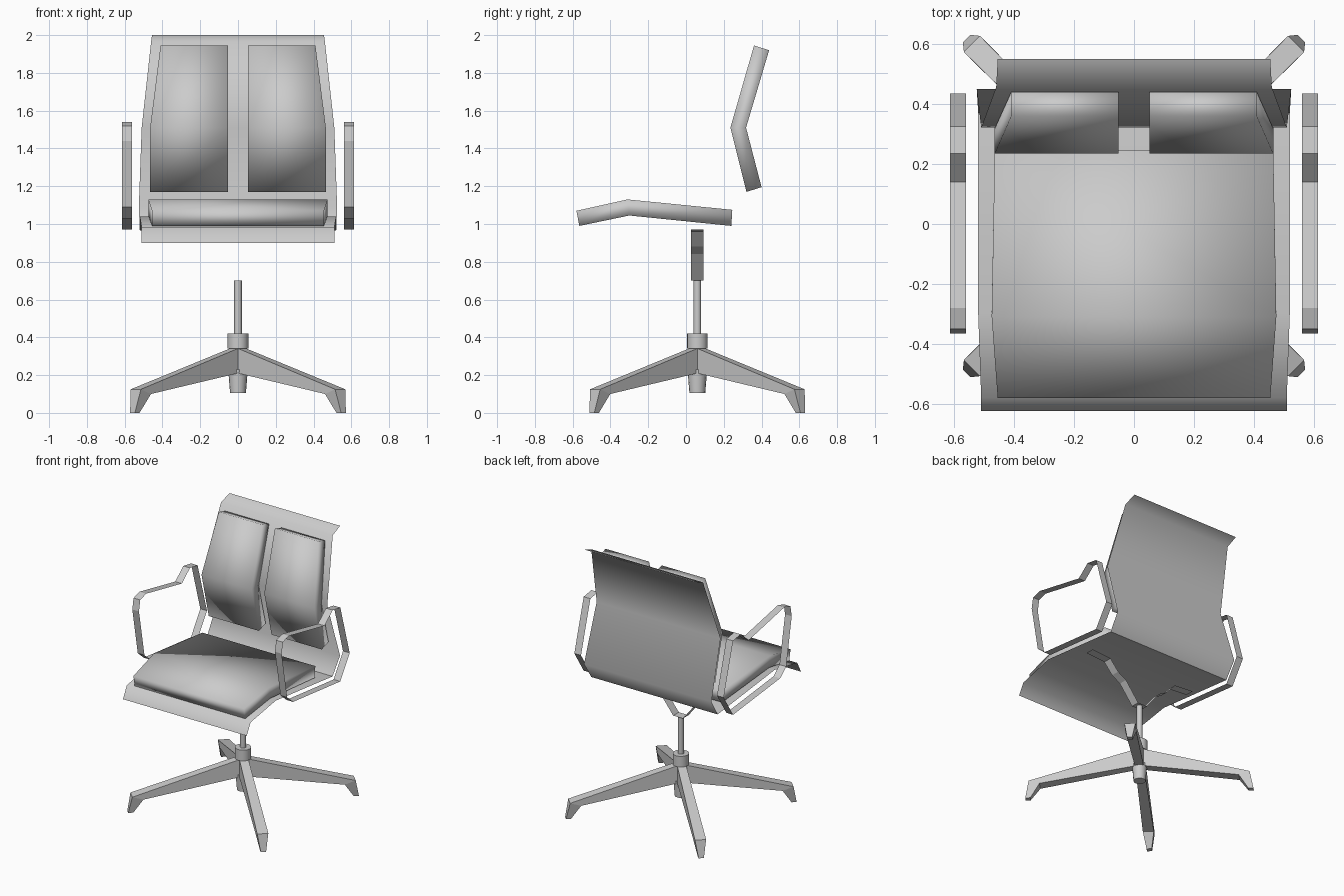
import bpy, math
from mathutils import Vector

if "Cube" in bpy.data.objects:
    bpy.data.objects.remove(bpy.data.objects["Cube"])

CY = 0.06  # y of the pedestal axis


def make(name, verts, faces, smooth=None):
    me = bpy.data.meshes.new(name)
    me.from_pydata(verts, [], faces)
    me.update()
    ob = bpy.data.objects.new(name, me)
    bpy.context.collection.objects.link(ob)
    if smooth is not None:
        for p in me.polygons:
            p.use_smooth = True
        me.set_sharp_from_angle(angle=math.radians(smooth))
    return ob


def strip(name, pairs, closed=False, smooth=None):
    """Thin sheet between pairs of edge points."""
    n = len(pairs)
    verts = [p for pair in pairs for p in pair]
    faces = [(2 * i, 2 * i + 1, 2 * ((i + 1) % n) + 1, 2 * ((i + 1) % n))
             for i in range(n if closed else n - 1)]
    return make(name, verts, faces, smooth)


def loft(name, rings, smooth=None):
    """Solid through four-sided rings, capped at both ends."""
    verts = [v for r in rings for v in r]
    faces = [(3, 2, 1, 0)]
    for i in range(len(rings) - 1):
        a, b = 4 * i, 4 * i + 4
        faces += [(a + j, a + (j + 1) % 4, b + (j + 1) % 4, b + j) for j in range(4)]
    e = 4 * (len(rings) - 1)
    faces.append((e, e + 1, e + 2, e + 3))
    ob = make(name, verts, faces, smooth)
    return ob


def cone(name, r1, r2, z1, z2, sides=16):
    bpy.ops.mesh.primitive_cone_add(vertices=sides, radius1=r1, radius2=r2, depth=z2 - z1,
                                    location=(0, CY, (z1 + z2) / 2))
    ob = bpy.context.object
    ob.name = name
    bpy.ops.object.shade_smooth_by_angle(angle=math.radians(40))


# Seat-and-back shell: one thin sheet (half width, y, z)
shell = [(0.51, -0.625, 0.90), (0.51, -0.58, 0.983), (0.52, -0.30, 1.04), (0.52, 0.37, 0.965),
         (0.525, 0.45, 1.09), (0.51, 0.322, 1.51), (0.46, 0.457, 1.965), (0.455, 0.55, 2.0)]
strip("shell", [((-w, y, z), (w, y, z)) for w, y, z in shell], smooth=60)

# Seat cushion: (half width, top y, top z, bottom y, bottom z)
seat = [(0.455, -0.58, 1.07, -0.565, 0.99), (0.475, -0.31, 1.13, -0.30, 1.045),
        (0.465, 0.245, 1.075, 0.24, 0.99)]
loft("seat_cushion", [[(-w, ty, tz), (-w, by, bz), (w, by, bz), (w, ty, tz)]
                      for w, ty, tz, by, bz in seat], smooth=180)

# Pair of back cushions: (outer x, front y, front z, rear y, rear z)
back = [(0.465, 0.32, 1.17, 0.40, 1.195), (0.465, 0.235, 1.51, 0.318, 1.51),
        (0.41, 0.36, 1.945, 0.44, 1.92)]
for side, s in (("left", -1), ("right", 1)):
    rings = []
    for w, fy, fz, ry, rz in back:
        a, b = sorted((s * 0.052, s * w))
        rings.append([(a, fy, fz), (b, fy, fz), (b, ry, rz), (a, ry, rz)])
    loft("back_cushion_" + side, rings, smooth=180)

# Armrests: closed flat-band loops (y, z)
arm = [(-0.30, 1.09), (-0.365, 1.44), (-0.35, 1.52), (-0.28, 1.54), (0.14, 1.455),
       (0.235, 1.535), (0.325, 1.52), (0.435, 1.14), (0.325, 0.97), (-0.23, 1.03)]
for side, s in (("left", -1), ("right", 1)):
    strip("armrest_" + side, [((s * 0.56, y, z), (s * 0.615, y, z)) for y, z in arm], closed=True)

# Under-seat yoke: flat band (x, z), mirrored
half = [(0.04, 0.70), (0.15, 0.84), (0.22, 0.88), (0.29, 0.96), (0.45, 0.972)]
yoke = [(-x, z) for x, z in reversed(half)] + half
strip("yoke", [((x, CY - 0.033, z), (x, CY + 0.033, z)) for x, z in yoke])

# Pedestal
cone("column", 0.02, 0.02, 0.33, 0.70)
cone("hub", 0.055, 0.055, 0.34, 0.42)
cone("hub_lower", 0.042, 0.052, 0.105, 0.23)

# Four splayed legs: (top r, top z, bottom r, bottom z, half width)
leg = [(0.0, 0.35, 0.0, 0.215, 0.03), (0.765, 0.125, 0.69, 0.10, 0.038), (0.79, 0.0, 0.755, 0.0, 0.018)]
for i in range(4):
    ang = math.radians(45 + 90 * i)
    d = Vector((math.cos(ang), math.sin(ang), 0))
    n = Vector((-d.y, d.x, 0))
    c = Vector((0, CY, 0))
    rings = []
    for tr, tz, br, bz, w in leg:
        t = c + d * tr + Vector((0, 0, tz))
        b = c + d * br + Vector((0, 0, bz))
        rings.append([t - n * w, t + n * w, b + n * w, b - n * w])
    loft("leg_%d" % (i + 1), rings)
